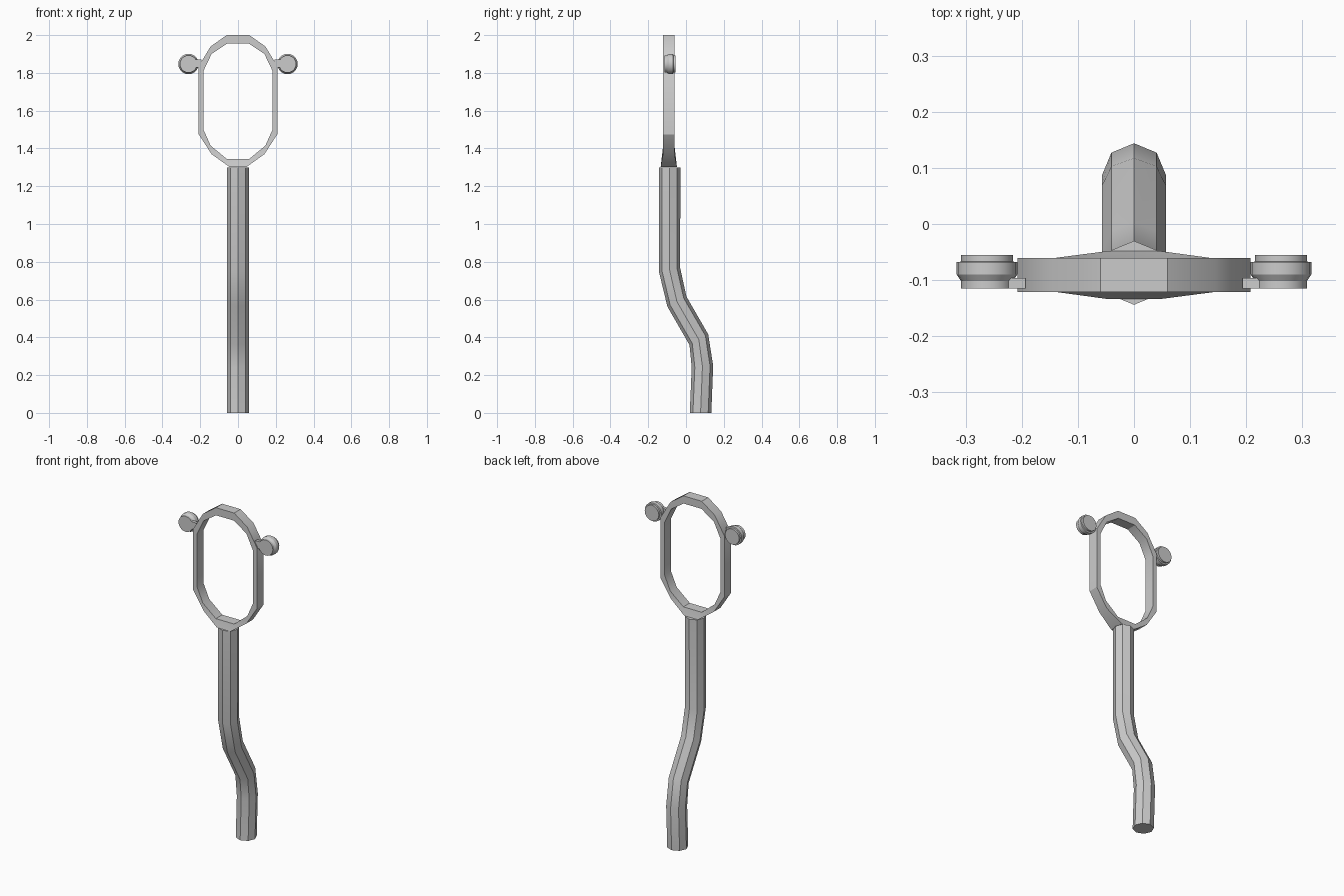
import bpy, bmesh
from math import sin, cos, pi, radians

if "Cube" in bpy.data.objects:
    bpy.data.objects.remove(bpy.data.objects["Cube"])


def make(name, bm, angle=30):
    bmesh.ops.recalc_face_normals(bm, faces=bm.faces)
    me = bpy.data.meshes.new(name)
    bm.to_mesh(me)
    bm.free()
    ob = bpy.data.objects.new(name, me)
    bpy.context.collection.objects.link(ob)
    bpy.ops.object.select_all(action='DESELECT')
    ob.select_set(True)
    bpy.context.view_layer.objects.active = ob
    bpy.ops.object.shade_smooth_by_angle(angle=radians(angle))
    return ob


def loft(name, rings, closed=False, angle=30):
    """Skin matching rings of points; cap the ends unless the loft is closed."""
    bm = bmesh.new()
    loops = [[bm.verts.new(p) for p in r] for r in rings]
    n = len(loops[0])
    pairs = list(zip(loops, loops[1:]))
    if closed:
        pairs.append((loops[-1], loops[0]))
    else:
        bm.faces.new(loops[0])
        bm.faces.new(loops[-1])
    for a, b in pairs:
        for i in range(n):
            j = (i + 1) % n
            bm.faces.new((a[i], a[j], b[j], b[i]))
    return make(name, bm, angle)


# Bent octagonal handle: (y, z, tilt of the cross-section in degrees)
path = [(0.077, 0, 0), (0.087, 0.245, 4), (0.068, 0.388, 30),
        (-0.048, 0.589, 28), (-0.087, 0.757, 10), (-0.087, 1.3, 0)]
R = 0.057
rings = []
for y, z, t in path:
    t = radians(t)
    rings.append([(R * cos(k * pi / 4), y + R * sin(k * pi / 4) * cos(t),
                   z + R * sin(k * pi / 4) * sin(t)) for k in range(8)])
loft("handle", rings)

# Oblong hoop: right half as (outer x, z, inner x, z, half depth), mirrored
half = [(0.06, 2.0, 0.058, 1.955, 0.03), (0.145, 1.94, 0.14, 1.9, 0.03),
        (0.208, 1.835, 0.183, 1.81, 0.03), (0.208, 1.475, 0.183, 1.5, 0.03),
        (0.14, 1.37, 0.145, 1.415, 0.03), (0.045, 1.302, 0.06, 1.345, 0.043)]
full = half + [(-a, b, -c, d, e) for a, b, c, d, e in reversed(half)]
Y = -0.091
loft("hoop", [[(ox, Y - d, oz), (ox, Y + d, oz),
               (ix, Y + 0.03, iz), (ix, Y - 0.03, iz)]
              for ox, oz, ix, iz, d in full], closed=True, angle=32)

# Round knobs turned about y, each joined to the hoop by a small tab
profile = [(-0.115, 0.046), (-0.102, 0.046), (-0.09, 0.054),
           (-0.068, 0.054), (-0.067, 0.046), (-0.055, 0.046)]
for side, s in (("left", -1), ("right", 1)):
    loft(side + "_knob",
         [[(s * 0.262 + r * cos(k * pi / 10), y, 1.847 + r * sin(k * pi / 10))
           for k in range(20)] for y, r in profile], angle=28)
    loft(side + "_tab",
         [[(s * x, -0.115, 1.85 - h), (s * x, -0.096, 1.85 - h),
           (s * x, -0.096, 1.85 + h), (s * x, -0.115, 1.85 + h)]
          for x, h in ((0.193, 0.02), (0.225, 0.022))])
